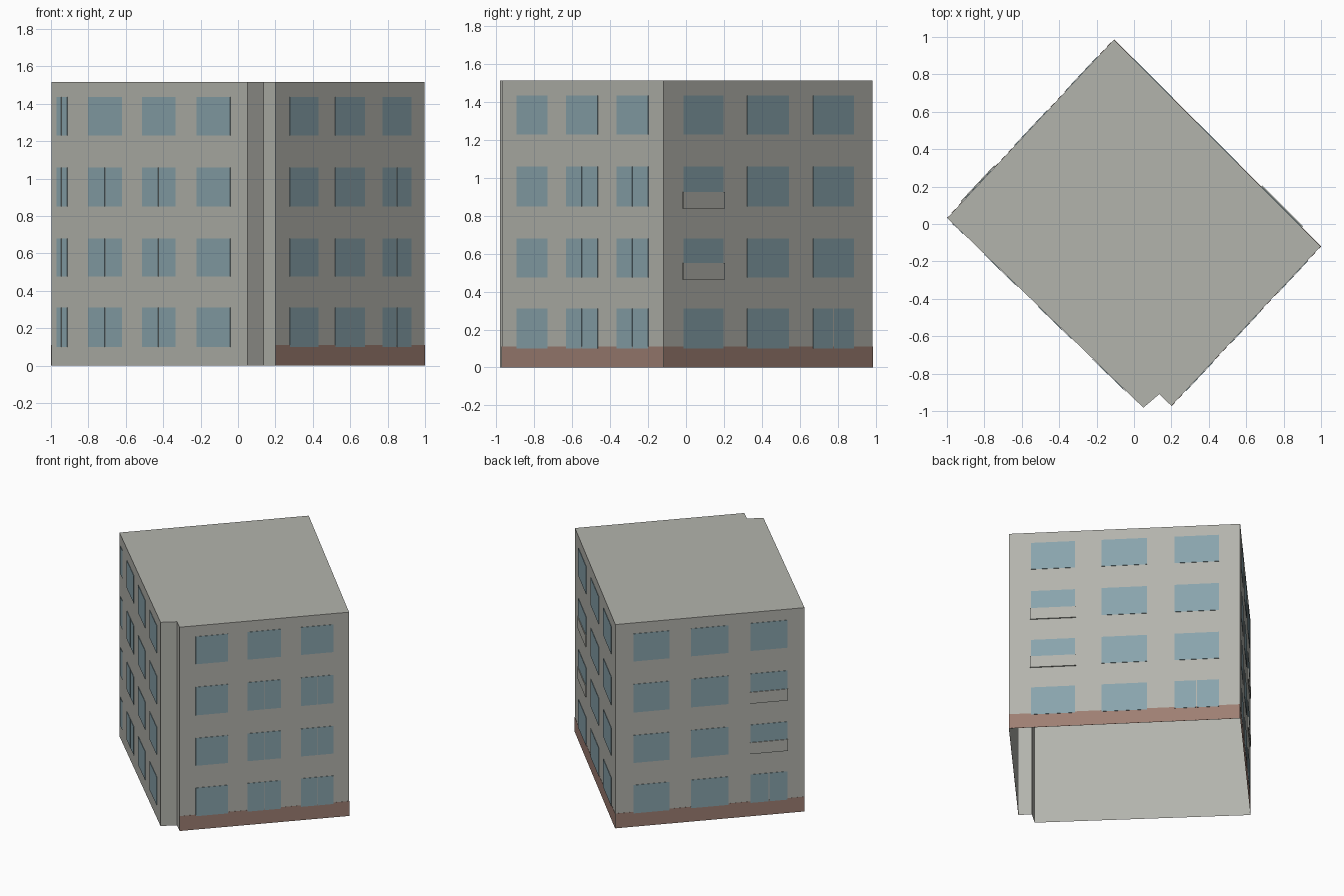
import bpy, bmesh
from mathutils import Vector

cube = bpy.data.objects.get("Cube")
if cube:
    bpy.data.objects.remove(cube, do_unlink=True)


def material(name, rgb):
    m = bpy.data.materials.new(name)
    m.use_nodes = True
    m.diffuse_color = (*rgb, 1)
    m.node_tree.nodes["Principled BSDF"].inputs["Base Color"].default_value = (*rgb, 1)
    return m


PLASTER = material("grey plaster", (0.45, 0.455, 0.415))
GLASS = material("blue glass", (0.25, 0.37, 0.415))
BRICK = material("brown plinth", (0.34, 0.21, 0.17))

HEIGHT = 1.515
PLINTH = 0.11
# Footprint corners, counter-clockwise from the front corner
FOOT = [Vector(p) for p in ((0.05, -0.982), (0.135, -0.91), (0.2, -0.972),
                            (0.998, -0.12), (-0.108, 0.985), (-0.998, 0.032))]
ROWS = [(0.1, 0.31), (0.475, 0.68), (0.85, 1.06), (1.23, 1.435)]


def finish(bm, name, mat):
    mesh = bpy.data.meshes.new(name)
    bm.to_mesh(mesh)
    bm.free()
    mesh.materials.append(mat)
    bpy.context.collection.objects.link(bpy.data.objects.new(name, mesh))


def plate(bm, corner, f0, f1, z0, z1, depth):
    """Thin box on the wall starting at a corner, between two fractions of its length."""
    a, b = FOOT[corner], FOOT[(corner + 1) % len(FOOT)]
    along = b - a
    out = Vector((along.y, -along.x)).normalized()
    rings = []
    for d in (0.001, depth):
        ring = []
        for f, z in ((f0, z0), (f1, z0), (f1, z1), (f0, z1)):
            p = a + along * f + out * d
            ring.append(bm.verts.new((p.x, p.y, z)))
        rings.append(ring)
    back, front = rings
    bm.faces.new(front)
    bm.faces.new(back[::-1])
    for i in range(4):
        j = (i + 1) % 4
        bm.faces.new((back[i], back[j], front[j], front[i]))


# Walls and roof, open underneath
bm = bmesh.new()
low = [bm.verts.new((p.x, p.y, 0)) for p in FOOT]
top = [bm.verts.new((p.x, p.y, HEIGHT)) for p in FOOT]
bm.faces.new(top)
for i in range(len(FOOT)):
    j = (i + 1) % len(FOOT)
    bm.faces.new((low[i], low[j], top[j], top[i]))
finish(bm, "building_shell", PLASTER)

# Plinth along three walls
bm = bmesh.new()
for corner in (2, 3, 4):
    plate(bm, corner, 0, 1, 0, PLINTH, 0.002)
finish(bm, "plinth", BRICK)

# Windows: columns as (start, end, rows with two panes) for each wall
THREE = [(0.095, 0.285), (0.4, 0.597), (0.715, 0.908)]
WALLS = {
    "front_right": (2, [(*THREE[0], ()), (*THREE[1], (0, 1, 2)), (*THREE[2], (0, 1, 2))]),
    "back_right": (3, [(*THREE[0], ()), (*THREE[1], ()), (*THREE[2], (0,))]),
    "back_left": (4, [(*THREE[0], ()), (*THREE[1], ()), (*THREE[2], (0,))]),
    "front_left": (5, [(0.028, 0.082, (0, 1, 2, 3)), (0.19, 0.362, (0, 1, 2)),
                       (0.465, 0.635, (0, 1, 2)), (0.743, 0.914, ())]),
}
GAP = 0.0025
for name, (corner, columns) in WALLS.items():
    bm = bmesh.new()
    for f0, f1, paired in columns:
        for r, (z0, z1) in enumerate(ROWS):
            if r in paired:
                mid = (f0 + f1) / 2
                plate(bm, corner, f0, mid - GAP, z0, z1, 0.004)
                plate(bm, corner, mid + GAP, f1, z0, z1, 0.004)
            else:
                plate(bm, corner, f0, f1, z0, z1, 0.004)
    finish(bm, name + "_windows", GLASS)

# Parapets covering the lower part of the middle windows
for name, corner, (f0, f1) in (("back_right", 3, THREE[0]), ("back_left", 4, THREE[2])):
    bm = bmesh.new()
    for z0, z1 in ROWS[1:3]:
        plate(bm, corner, f0 - 0.004, f1 + 0.004, z0 - 0.01, z0 + 0.075, 0.009)
    finish(bm, name + "_parapets", PLASTER)
